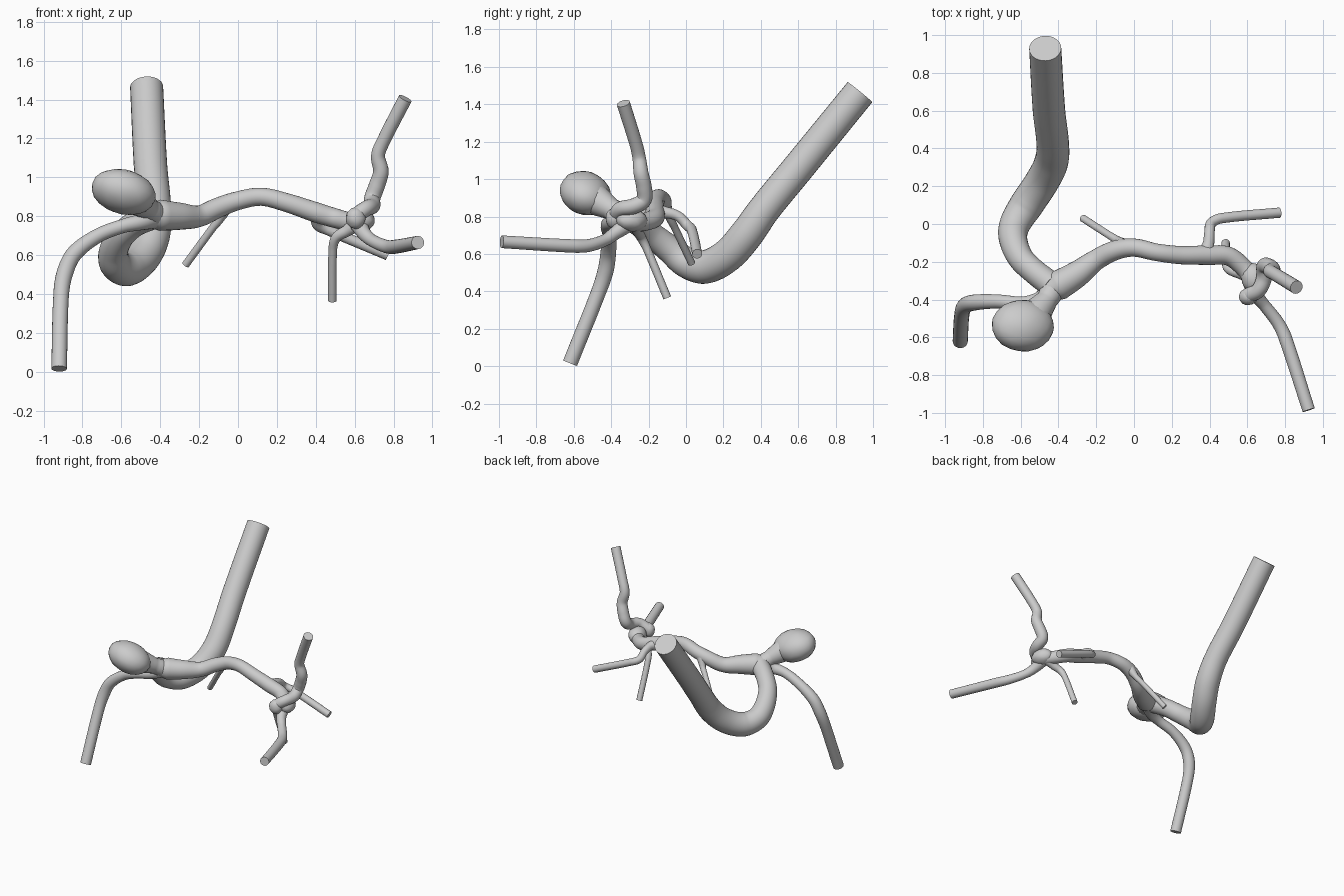
import bpy, bmesh, math, random
from mathutils import Vector, Matrix, Euler

if "Cube" in bpy.data.objects:
    bpy.data.objects.remove(bpy.data.objects["Cube"])

random.seed(4)


def finish(name, bm):
    bmesh.ops.recalc_face_normals(bm, faces=bm.faces)
    me = bpy.data.meshes.new(name)
    bm.to_mesh(me)
    bm.free()
    ob = bpy.data.objects.new(name, me)
    bpy.context.collection.objects.link(ob)
    bpy.ops.object.select_all(action='DESELECT')
    ob.select_set(True)
    bpy.context.view_layer.objects.active = ob
    bpy.ops.object.shade_smooth_by_angle(angle=math.radians(40))
    return ob


def vessel(name, pts, sides=20, steps=6):
    """Capped tube along a smooth path of (x, y, z, radius)."""
    P = [Vector(p[:3]) for p in pts]
    R = [p[3] for p in pts]
    n = len(P)
    T = [(P[min(i + 1, n - 1)] - P[max(i - 1, 0)]).normalized() for i in range(n)]
    path = []
    for i in range(n - 1):
        a, b = P[i], P[i + 1]
        d = (b - a).length
        for k in range(steps + (i == n - 2)):
            t = k / steps
            h = t * t * (3 - 2 * t)
            c = a * (1 - h) + b * h + T[i] * d * t * (1 - t) ** 2 - T[i + 1] * d * t * t * (1 - t)
            path.append((c, R[i] + (R[i + 1] - R[i]) * t))
    bm = bmesh.new()
    rings = []
    tan = T[0]
    u = tan.orthogonal().normalized()
    for j, (c, r) in enumerate(path):
        new = (path[min(j + 1, len(path) - 1)][0] - path[max(j - 1, 0)][0]).normalized()
        u = tan.rotation_difference(new) @ u
        u = (u - new * u.dot(new)).normalized()
        tan = new
        v = tan.cross(u)
        rings.append([bm.verts.new(c + (u * math.cos(q) + v * math.sin(q)) * r)
                      for q in (2 * math.pi * s / sides for s in range(sides))])
    for a, b in zip(rings, rings[1:]):
        for s in range(sides):
            e = (s + 1) % sides
            bm.faces.new((a[s], a[e], b[e], b[s]))
    bm.faces.new(rings[0][::-1])
    bm.faces.new(rings[-1])
    return finish(name, bm)


def bulge(name, center, size, rot, rough):
    """Slightly lumpy ellipsoid."""
    bm = bmesh.new()
    bmesh.ops.create_icosphere(bm, subdivisions=3, radius=1)
    for v in bm.verts:
        v.co *= 1 + random.uniform(-rough, rough)
    m = (Matrix.Translation(center) @ Euler([math.radians(a) for a in rot]).to_matrix().to_4x4()
         @ Matrix.Diagonal((*size, 1)))
    bmesh.ops.transform(bm, matrix=m, verts=bm.verts)
    return finish(name, bm)


# Thick inlet vessel with its hanging loop
vessel("inlet_vessel", [
    (-.47, .93, 1.465, .085), (-.45, .6, 1.06, .086), (-.43, .42, .84, .086),
    (-.44, .32, .70, .09), (-.49, .22, .59, .09), (-.57, .10, .53, .09),
    (-.63, 0, .555, .082), (-.64, -.08, .62, .075), (-.60, -.18, .70, .068),
    (-.53, -.25, .76, .066), (-.44, -.32, .80, .068)], sides=28)

# Long arched vessel
vessel("arched_vessel", [
    (-.47, -.36, .81, .055), (-.40, -.325, .805, .08), (-.30, -.265, .80, .07),
    (-.20, -.19, .80, .055), (-.10, -.14, .845, .052), (0, -.125, .88, .048),
    (.12, -.15, .90, .046), (.25, -.165, .87, .048), (.40, -.165, .82, .052),
    (.50, -.17, .79, .05), (.58, -.23, .77, .048), (.63, -.29, .77, .05)], sides=24)

# Sac and its neck
bulge("sac", (-.588, -.538, .925), (.168, .14, .112), (-18, 15, 0), .012)
vessel("sac_neck", [(-.43, -.35, .81, .065), (-.46, -.40, .84, .058),
                    (-.50, -.45, .87, .075), (-.54, -.50, .90, .09)])

# Left descending branch
vessel("left_branch", [
    (-.44, -.35, .79, .055), (-.50, -.40, .77, .042), (-.59, -.42, .75, .036),
    (-.72, -.41, .70, .037), (-.84, -.415, .61, .042), (-.89, -.43, .51, .043),
    (-.91, -.47, .39, .04), (-.92, -.62, .016, .04)])

# Thin back branches
vessel("small_back_branch", [(-.06, -.11, .85, .035), (-.09, -.085, .79, .022),
                             (-.13, -.06, .74, .02), (-.27, .03, .55, .02)], sides=14)
vessel("right_back_branch", [
    (.38, -.16, .82, .045), (.395, -.10, .82, .03), (.40, -.04, .80, .027),
    (.41, .005, .755, .028), (.46, .03, .73, .027), (.77, .06, .60, .027)], sides=16)

# Knotted junction at the right end
bulge("junction", (.635, -.29, .78), (.065, .085, .06), (0, 0, 20), .03)
bulge("junction_lobe", (.605, -.385, .79), (.05, .045, .055), (0, 0, 0), .03)

# Rising, forward and descending branches from the junction
vessel("rising_branch", [
    (.60, -.38, .80, .04), (.66, -.35, .84, .04), (.69, -.28, .855, .042),
    (.69, -.225, .89, .042), (.715, -.225, .96, .042), (.735, -.24, 1.03, .04),
    (.72, -.25, 1.11, .036), (.745, -.265, 1.18, .035), (.86, -.335, 1.405, .036)])
vessel("forward_branch", [
    (.62, -.31, .76, .045), (.65, -.38, .71, .036), (.69, -.43, .675, .032),
    (.76, -.52, .645, .034), (.80, -.60, .642, .036), (.925, -.985, .665, .034)])
vessel("descending_branch", [
    (.62, -.27, .77, .045), (.56, -.26, .725, .03), (.505, -.24, .69, .026),
    (.488, -.21, .63, .022), (.485, -.10, .365, .022)], sides=16)
